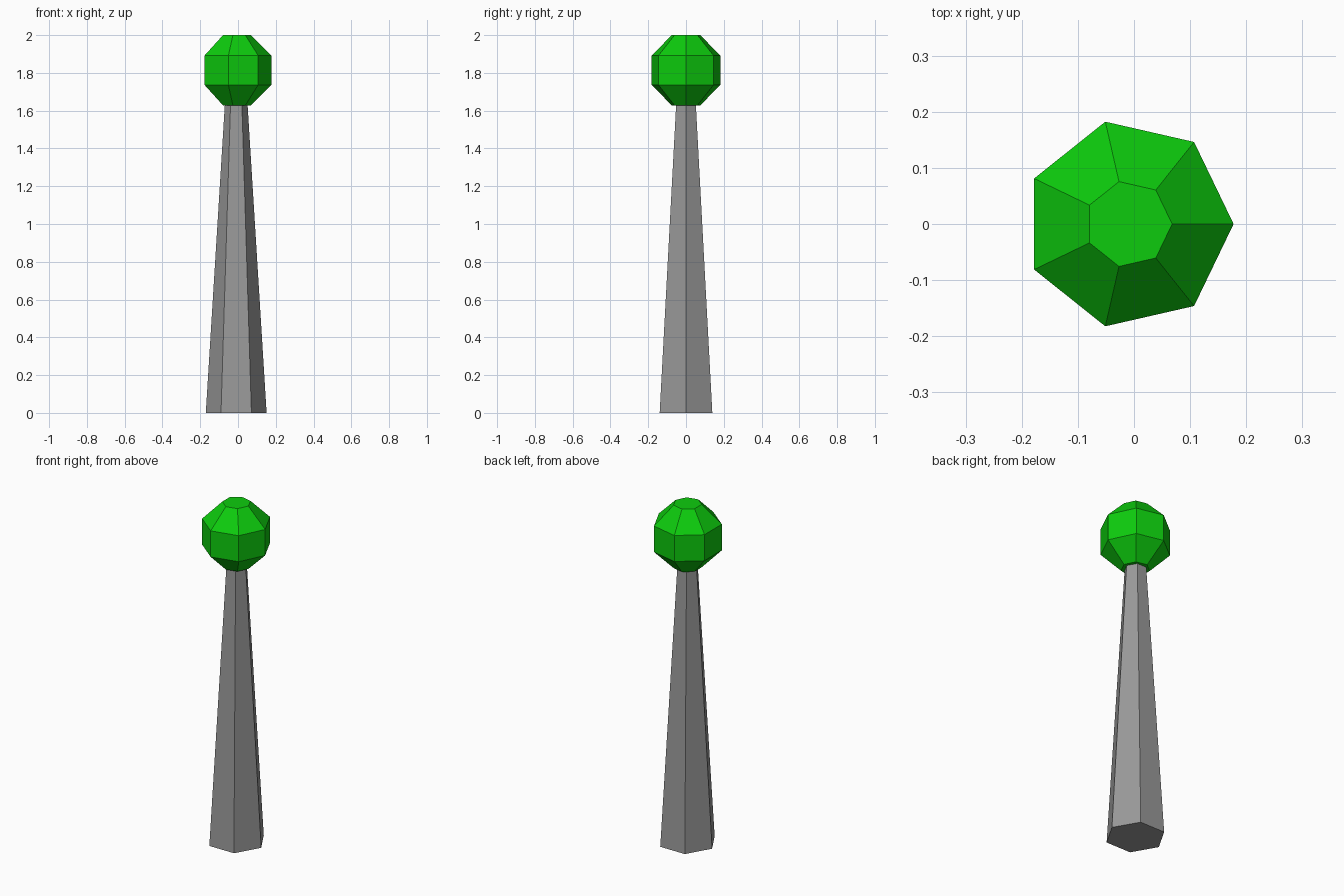
import bpy
import bmesh
import math

if "Cube" in bpy.data.objects:
    bpy.data.objects.remove(bpy.data.objects["Cube"])

CENTER_X = -0.0095


def material(name, color):
    mat = bpy.data.materials.new(name)
    mat.diffuse_color = (*color, 1.0)
    mat.use_nodes = True
    mat.node_tree.nodes["Principled BSDF"].inputs["Base Color"].default_value = mat.diffuse_color
    return mat


def lathe(name, sides, profile, mat):
    """Closed flat-faced solid from (radius, height) rings, first corner on +x."""
    bm = bmesh.new()
    rings = []
    for radius, z in profile:
        angles = [2 * math.pi * i / sides for i in range(sides)]
        rings.append([bm.verts.new((CENTER_X + radius * math.cos(a),
                                    radius * math.sin(a), z)) for a in angles])
    for low, high in zip(rings, rings[1:]):
        for i in range(sides):
            j = (i + 1) % sides
            bm.faces.new((low[i], low[j], high[j], high[i]))
    bm.faces.new(rings[0][::-1])
    bm.faces.new(rings[-1])
    mesh = bpy.data.meshes.new(name)
    bm.to_mesh(mesh)
    bm.free()
    mesh.materials.append(mat)
    obj = bpy.data.objects.new(name, mesh)
    bpy.context.collection.objects.link(obj)
    return obj


grey = material("trunk grey", (0.32, 0.32, 0.32))
green = material("leaf green", (0.004, 0.60, 0.004))

# Tapered six-sided trunk, its end tucked just inside the crown
lathe("trunk", 6, [(0.161, 0.0), (0.06, 1.635)], grey)

# Seven-sided faceted crown
lathe("crown", 7, [(0.0775, 1.628), (0.187, 1.737),
                   (0.187, 1.891), (0.0775, 2.0)], green)
